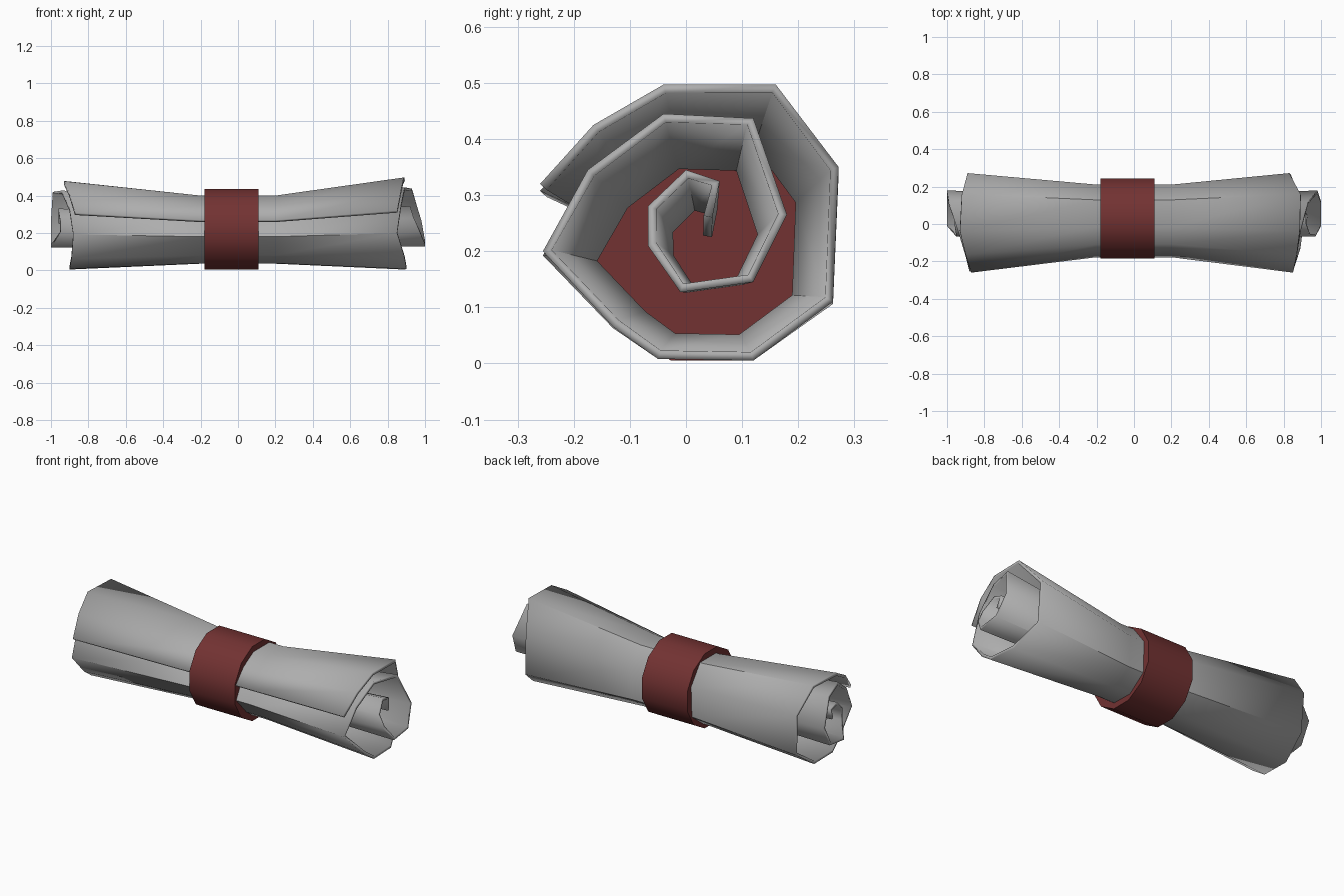
import bpy, math

if "Cube" in bpy.data.objects:
    bpy.data.objects.remove(bpy.data.objects["Cube"])


def material(name, rgb):
    m = bpy.data.materials.new(name)
    m.diffuse_color = (*rgb, 1)
    m.use_nodes = True
    m.node_tree.nodes["Principled BSDF"].inputs["Base Color"].default_value = m.diffuse_color
    return m


def build(name, verts, faces, mat, angle):
    me = bpy.data.meshes.new(name)
    me.from_pydata(verts, [], faces)
    me.materials.append(mat)
    ob = bpy.data.objects.new(name, me)
    bpy.context.collection.objects.link(ob)
    bpy.ops.object.select_all(action='DESELECT')
    bpy.context.view_layer.objects.active = ob
    ob.select_set(True)
    bpy.ops.object.shade_smooth_by_angle(angle=math.radians(angle))
    return ob


paper = material("paper grey", (0.42, 0.42, 0.42))
red = material("ribbon red", (0.17, 0.032, 0.032))

# spiral from the outer flap inwards: y, z, right end x, left end x
spiral = [
    (-.26, .32, .85, -.87), (-.165, .425, .87, -.90), (-.04, .497, .885, -.93),
    (.16, .497, .89, -.92), (.272, .35, .83, -.89), (.262, .11, .84, -.88),
    (.12, .005, .89, -.90), (-.05, .008, .90, -.90), (-.13, .065, .89, -.89),
    (-.255, .20, .85, -.88), (-.175, .345, .87, -.90), (-.04, .445, .89, -.94),
    (.12, .437, .93, -.99), (.18, .265, .98, -1.0), (.12, .145, 1.0, -1.0),
    (-.01, .127, 1.0, -1.0), (-.068, .21, .97, -.95), (-.068, .28, .94, -.95),
    (0, .345, .92, -.96), (.06, .325, .92, -.96), (.047, .26, .93, -.96),
]

# rolled sheet: flared ends and a narrow waist
n = len(spiral)
verts = []
for k in range(4):
    for y, z, xr, xl in spiral:
        if k in (0, 3):
            zz = z if k == 3 else .01 + (z - .01) * .96
            verts.append((xl if k == 0 else xr, y, zz))
        else:
            verts.append((-.2 if k == 1 else .2, .012 + .73 * y, .04 + .74 * (z - .01)))
faces = [(i * n + j, (i + 1) * n + j, (i + 1) * n + j + 1, i * n + j + 1)
         for i in range(3) for j in range(n - 1)]
sheet = build("rolled_sheet", verts, faces, paper, 50)
sol = sheet.modifiers.new("thickness", 'SOLIDIFY')
sol.thickness = .016
sol.offset = -1

# closed band around the waist
s = 12
verts = [(x, .03 + .222 * math.cos(a), .22 + .222 * math.sin(a))
         for x in (-.18, .11)
         for a in [2 * math.pi * (i + .5) / s for i in range(s)]]
faces = [(i, s + i, s + (i + 1) % s, (i + 1) % s)[::-1] for i in range(s)]
faces += [tuple(range(s))[::-1], tuple(range(s, 2 * s))]
build("ribbon_band", verts, faces, red, 40)
